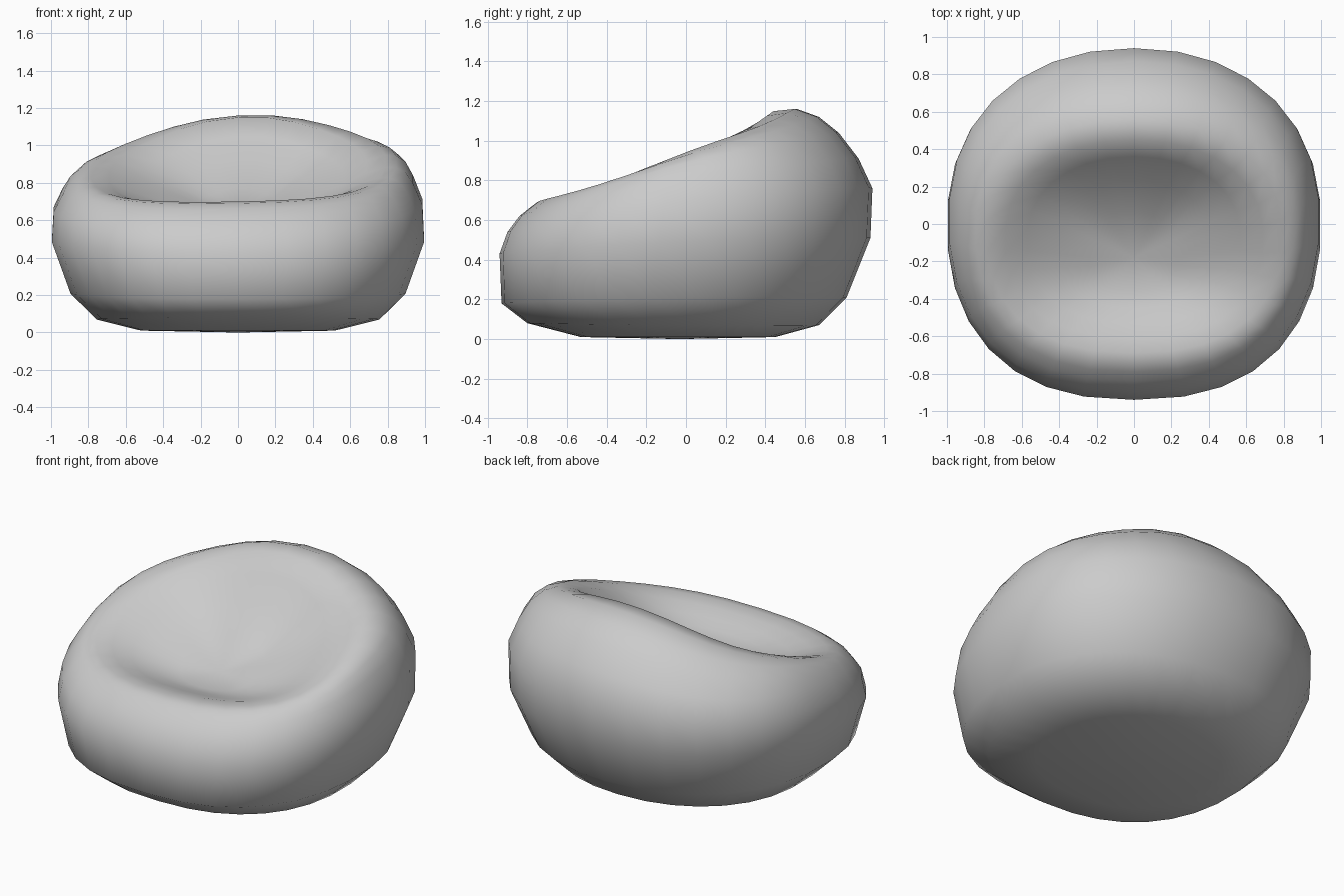
import bpy, bmesh, math

cube = bpy.data.objects.get("Cube")
if cube:
    bpy.data.objects.remove(cube, do_unlink=True)

SEGMENTS = 30
# Rings from base to seat: front y, back y, half width, then height at front, side, back
RINGS = [
    (-.53, .45, .52, .01, .01, .01),
    (-.80, .67, .76, .08, .07, .07),
    (-.93, .81, .90, .18, .21, .21),
    (-.94, .93, 1.0, .43, .49, .51),
    (-.90, .94, .99, .54, .68, .76),
    (-.84, .87, .94, .62, .79, .91),
    (-.79, .77, .90, .66, .85, 1.04),
    (-.75, .67, .85, .69, .88, 1.12),
    (-.69, .56, .79, .70, .885, 1.16),
    (-.61, .45, .69, .69, .86, 1.15),
    (-.53, .36, .57, .665, .80, 1.05),
    (-.45, .23, .42, .64, .74, .92),
    (-.36, .06, .24, .62, .68, .77),
]


def rounded(v, power):
    return math.copysign(abs(v) ** power, v)


def ring_point(ring, angle):
    front, back, width, zf, zs, zb = ring
    # The outline is squarer at the front than at the back
    power = .88 + .04 * math.cos(angle)
    s, c = rounded(math.sin(angle), power), rounded(math.cos(angle), power)
    x = width * s
    y = (front + back) / 2 + (back - front) / 2 * c
    z = zs + (zb - zf) / 2 * c + ((zb + zf) / 2 - zs) * c * c
    # The upper part slumps to one side and sags at the back corners
    slump = min(1, max(0, (zb - .5) * 2))
    sag = (.07 + .05 * c) * max(0, c * c * (1 - c * c))
    z += slump * (.04 * x * (1 + .5 * c) - sag)
    return x, y, z


# Bag shell lofted through the rings and closed at both poles
bm = bmesh.new()
loops = [[bm.verts.new(ring_point(r, math.tau * i / SEGMENTS)) for i in range(SEGMENTS)]
         for r in RINGS]
base = bm.verts.new((0, -.03, 0))
seat = bm.verts.new((0, -.18, .65))
for i in range(SEGMENTS):
    j = (i + 1) % SEGMENTS
    for low, high in zip(loops, loops[1:]):
        bm.faces.new((low[i], low[j], high[j], high[i]))
    bm.faces.new((base, loops[0][j], loops[0][i]))
    bm.faces.new((seat, loops[-1][i], loops[-1][j]))
bmesh.ops.recalc_face_normals(bm, faces=bm.faces)
for face in bm.faces:
    face.smooth = True
mesh = bpy.data.meshes.new("bean_bag_chair")
bm.to_mesh(mesh)
bm.free()
bag = bpy.data.objects.new("bean_bag_chair", mesh)
bpy.context.collection.objects.link(bag)

# Fabric colour
fabric = bpy.data.materials.new("light_grey_fabric")
fabric.use_nodes = True
colour = (0.6, 0.6, 0.6, 1)
fabric.diffuse_color = colour
fabric.node_tree.nodes["Principled BSDF"].inputs["Base Color"].default_value = colour
mesh.materials.append(fabric)
